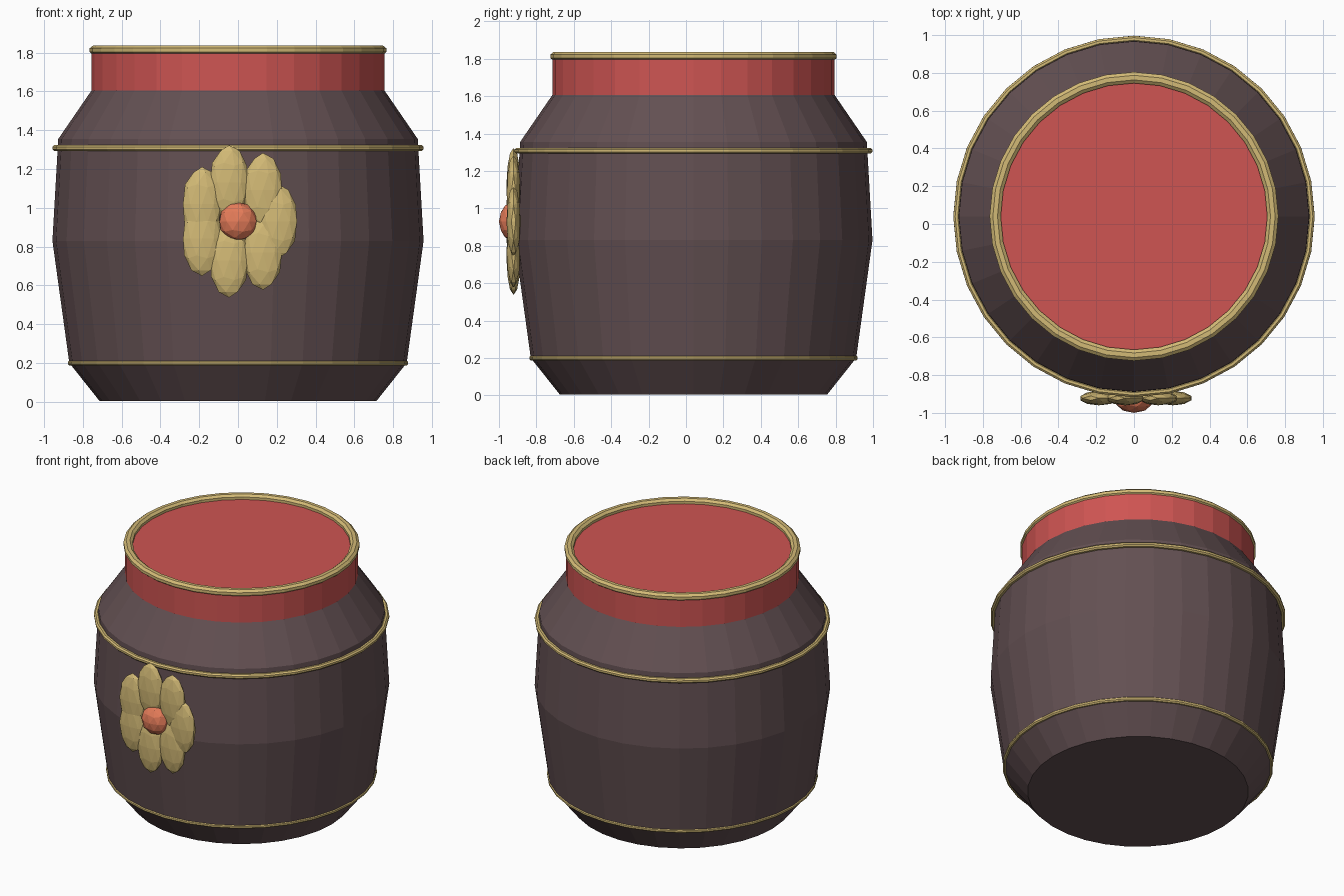
import bpy, bmesh, math
from mathutils import Matrix

if "Cube" in bpy.data.objects:
    bpy.data.objects.remove(bpy.data.objects["Cube"])

CY = 0.04      # jar axis, shifted back so the flower fits within the depth
SIDES = 32


def material(name, rgb):
    m = bpy.data.materials.new(name)
    m.diffuse_color = (*rgb, 1)
    m.use_nodes = True
    m.node_tree.nodes["Principled BSDF"].inputs["Base Color"].default_value = m.diffuse_color
    return m


BROWN = material("brown", (0.125, 0.08, 0.085))
RED = material("red", (0.62, 0.09, 0.085))
GOLD = material("gold", (0.65, 0.49, 0.18))
ORANGE = material("orange", (0.78, 0.2, 0.1))


def finish(bm, name, mat):
    bmesh.ops.recalc_face_normals(bm, faces=bm.faces)
    me = bpy.data.meshes.new(name)
    bm.to_mesh(me)
    bm.free()
    me.materials.append(mat)
    ob = bpy.data.objects.new(name, me)
    bpy.context.collection.objects.link(ob)
    return ob


def lathe(name, profile, mat, closed=False):
    """Revolve (radius, z) points; open profiles get flat caps."""
    bm = bmesh.new()
    rings = []
    for r, z in profile:
        rings.append([bm.verts.new((r * math.cos(2 * math.pi * i / SIDES),
                                    CY + r * math.sin(2 * math.pi * i / SIDES), z))
                      for i in range(SIDES)])
    pairs = list(zip(rings, rings[1:]))
    if closed:
        pairs.append((rings[-1], rings[0]))
    else:
        bm.faces.new(rings[0])
        bm.faces.new(rings[-1])
    for a, b in pairs:
        for i in range(SIDES):
            j = (i + 1) % SIDES
            bm.faces.new((a[i], a[j], b[j], b[i]))
    return finish(bm, name, mat)


def band(name, radius, z, half_w, half_h):
    """Gold ring with an eight-sided section."""
    angles = [math.pi / 8 + k * math.pi / 4 for k in range(8)]
    return lathe(name, [(radius + half_w * math.cos(a), z + half_h * math.sin(a))
                        for a in angles], GOLD, closed=True)


def blob(name, centre, size, mat):
    bm = bmesh.new()
    bmesh.ops.create_icosphere(bm, subdivisions=2, radius=1,
                               matrix=Matrix.Translation(centre) @ Matrix.Diagonal((*size, 1)))
    return finish(bm, name, mat)


# Barrel body, red neck with closed top
lathe("jar_body", [(0.715, 0.005), (0.87, 0.2), (0.957, 0.83), (0.927, 1.355), (0.752, 1.61)], BROWN)
lathe("jar_neck", [(0.755, 1.605), (0.755, 1.805)], RED)

# Gold bands
band("rim", 0.735, 1.813, 0.032, 0.026)
band("shoulder_band", 0.94, 1.308, 0.018, 0.017)
band("base_band", 0.863, 0.2, 0.015, 0.015)

# Flower: seven upright petals around an orange centre
for k in range(7):
    a = 2 * math.pi * k / 7
    blob(f"petal_{k + 1}", (0.206 * math.cos(a), -0.922, 0.93 + 0.206 * math.sin(a)),
         (0.103, 0.038, 0.192), GOLD)
blob("flower_centre", (0, -0.935, 0.93), (0.1, 0.065, 0.1), ORANGE)
